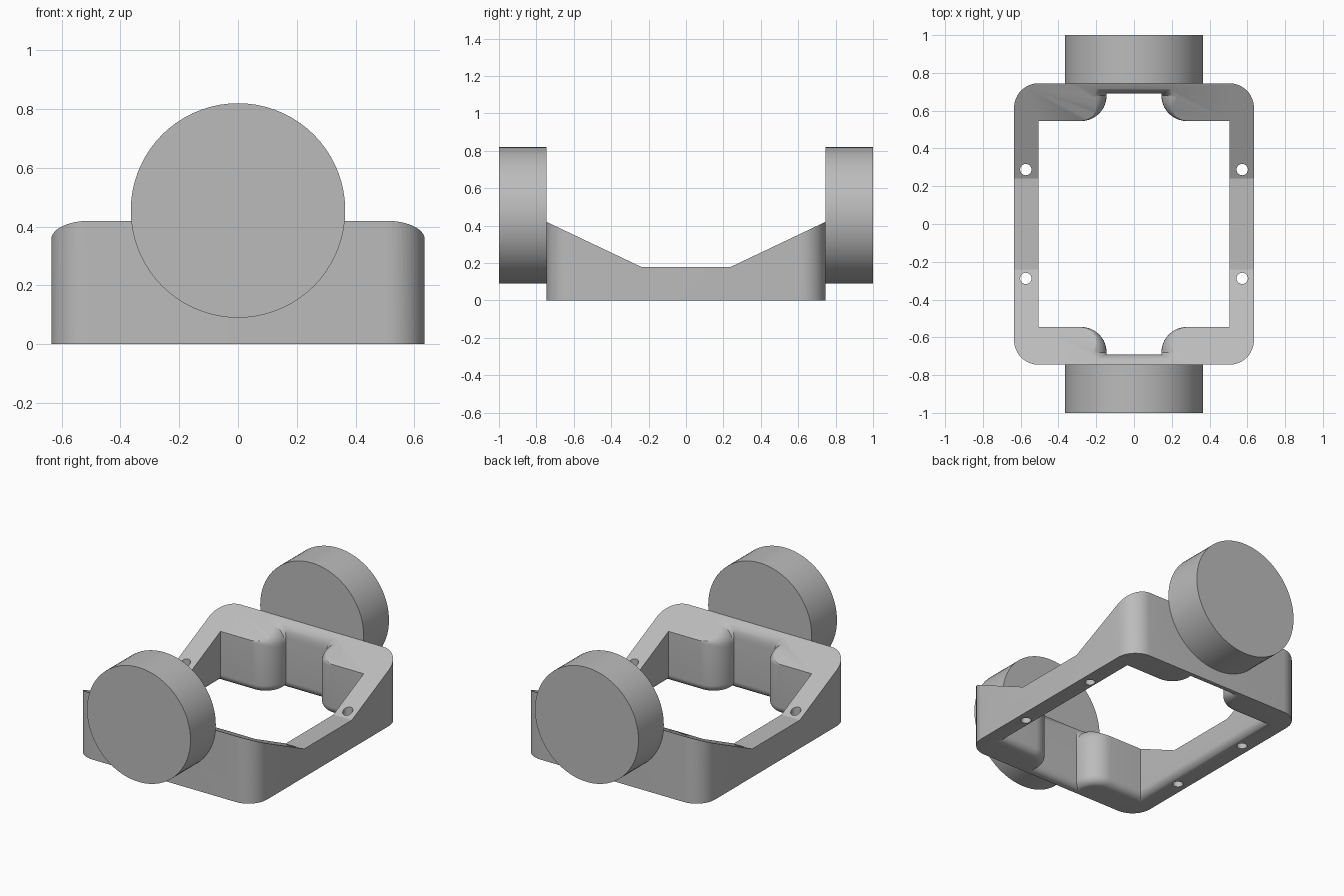
import bpy, bmesh, math

cube = bpy.data.objects.get("Cube")
if cube:
    bpy.data.objects.remove(cube, do_unlink=True)

# One plain grey material
grey = bpy.data.materials.new("plain_grey")
grey.use_nodes = True
grey.diffuse_color = (0.5, 0.5, 0.5, 1)
grey.node_tree.nodes["Principled BSDF"].inputs["Base Color"].default_value = (0.5, 0.5, 0.5, 1)

HALF_X, HALF_Y, CORNER = 0.635, 0.745, 0.13
IN_X, IN_Y = 0.505, 0.545            # main opening
POCKET_X, POCKET_Y, ROUND = 0.145, 0.69, 0.135
FLARE, BOTTOM = 0.1, 0.05            # pocket top and opening bottom fillets
FLAT_Y, LOW, HIGH = 0.24, 0.18, 0.42


def top_z(y):
    """Height of the sloping top surface."""
    return LOW + max(0, abs(y) - FLAT_Y) * (HIGH - LOW) / (HALF_Y - FLAT_Y)


def loft(name, rings):
    """Closed solid through rings of equal point count."""
    bm = bmesh.new()
    loops = [[bm.verts.new(p) for p in ring] for ring in rings]
    n = len(loops[0])
    for a, b in zip(loops, loops[1:]):
        for i in range(n):
            j = (i + 1) % n
            bm.faces.new((a[i], a[j], b[j], b[i]))
    bm.faces.new(loops[0][::-1])
    bm.faces.new(loops[-1])
    bmesh.ops.triangulate(bm, faces=[f for f in bm.faces if len(f.verts) == 4])
    bmesh.ops.recalc_face_normals(bm, faces=bm.faces)
    mesh = bpy.data.meshes.new(name)
    bm.to_mesh(mesh)
    bm.free()
    obj = bpy.data.objects.new(name, mesh)
    bpy.context.collection.objects.link(obj)
    obj.data.materials.append(grey)
    return obj


def activate(obj):
    bpy.ops.object.select_all(action="DESELECT")
    obj.select_set(True)
    bpy.context.view_layer.objects.active = obj


def cut(obj, cutter):
    mod = obj.modifiers.new("cut", "BOOLEAN")
    mod.operation, mod.solver, mod.object = "DIFFERENCE", "EXACT", cutter
    activate(obj)
    bpy.ops.object.modifier_apply(modifier=mod.name)
    bpy.data.objects.remove(cutter, do_unlink=True)


def circle(cx, cy, r, n):
    return [(cx + r * math.cos(math.tau * i / n), cy + r * math.sin(math.tau * i / n)) for i in range(n)]


# Frame blank: rounded rectangle
outline = []
for q, (sx, sy) in enumerate([(1, 1), (-1, 1), (-1, -1), (1, -1)]):
    for i in range(13):
        a = math.pi / 2 * (q + i / 12)
        outline.append((sx * (HALF_X - CORNER) + CORNER * math.cos(a),
                        sy * (HALF_Y - CORNER) + CORNER * math.sin(a)))
frame = loft("frame", [[(x, y, z) for x, y in outline] for z in (0, 0.5)])

# Sloped top cut
valley = [(-1, 0.8), (-1, top_z(1)), (-FLAT_Y, LOW), (FLAT_Y, LOW), (1, top_z(1)), (1, 0.8)]
cut(frame, loft("top_cutter", [[(x, y, z) for y, z in valley] for x in (-1, 1)]))

# Opening outline, one quarter: x, y, top flare x/y, bottom flare x/y, flare height
quarter = [(IN_X, IN_Y, 0, 0, BOTTOM, BOTTOM, 0.02)]
for i in range(11):
    a = math.pi / 2 * i / 10
    s, c = math.sin(a), math.cos(a)
    quarter.append((POCKET_X + ROUND * (1 - s), IN_Y + ROUND * (1 - c),
                    FLARE * s * s, FLARE * s * c, BOTTOM * s, BOTTOM * c, max(0.02, FLARE * s)))
quarter.append((POCKET_X, POCKET_Y, FLARE, 0.053, BOTTOM, 0.04, 0.095))


def mirrored(sx, sy):
    pts = [(sx * x, sy * y, sx * tx, sy * ty, sx * bx, sy * by, h) for x, y, tx, ty, bx, by, h in quarter]
    return pts if sx * sy > 0 else pts[::-1]


opening = mirrored(1, 1) + mirrored(-1, 1) + mirrored(-1, -1) + mirrored(1, -1)
STEPS = 8
angles = [math.pi / 2 * i / STEPS for i in range(STEPS + 1)]
rings = [[(x + bx, y + by, -0.1) for x, y, tx, ty, bx, by, h in opening]]
for a in angles:                      # rounded bottom edge
    k = 1 - math.sin(a)
    rings.append([(x + bx * k, y + by * k, BOTTOM * (1 - math.cos(a)))
                  for x, y, tx, ty, bx, by, h in opening])
# the bottom round leaves the wall vertically
for ring, a in zip(rings[1:], angles):
    k, z = 1 - math.cos(math.pi / 2 - a), BOTTOM * (1 - math.cos(a))
    for i, (x, y, tx, ty, bx, by, h) in enumerate(opening):
        ring[i] = (x + bx * k, y + by * k, BOTTOM - BOTTOM * math.cos(a))
for a in angles:                      # flared top of the pockets
    k = 1 - math.cos(a)
    rings.append([(x + tx * k, y + ty * k, top_z(y + ty) + 0.002 - h * (1 - math.sin(a)))
                  for x, y, tx, ty, bx, by, h in opening])
rings.append([(x + tx, y + ty, 0.7) for x, y, tx, ty, bx, by, h in opening])
cut(frame, loft("opening_cutter", rings))

# Screw holes through the side rails
for sx in (-1, 1):
    for sy in (-1, 1):
        ring = circle(sx * 0.573, sy * 0.288, 0.03, 24)
        cut(frame, loft("hole_cutter", [[(x, y, z) for x, y in ring] for z in (-0.1, 0.6)]))

# Round discs on the front and back
discs = [loft(name, [[(x, s * y, z) for x, z in circle(0, 0.455, 0.365, 72)] for y in (HALF_Y, 1)])
         for name, s in (("front_disc", -1), ("back_disc", 1))]

for obj in [frame] + discs:
    activate(obj)
    bpy.ops.object.shade_smooth_by_angle(angle=math.radians(25))
